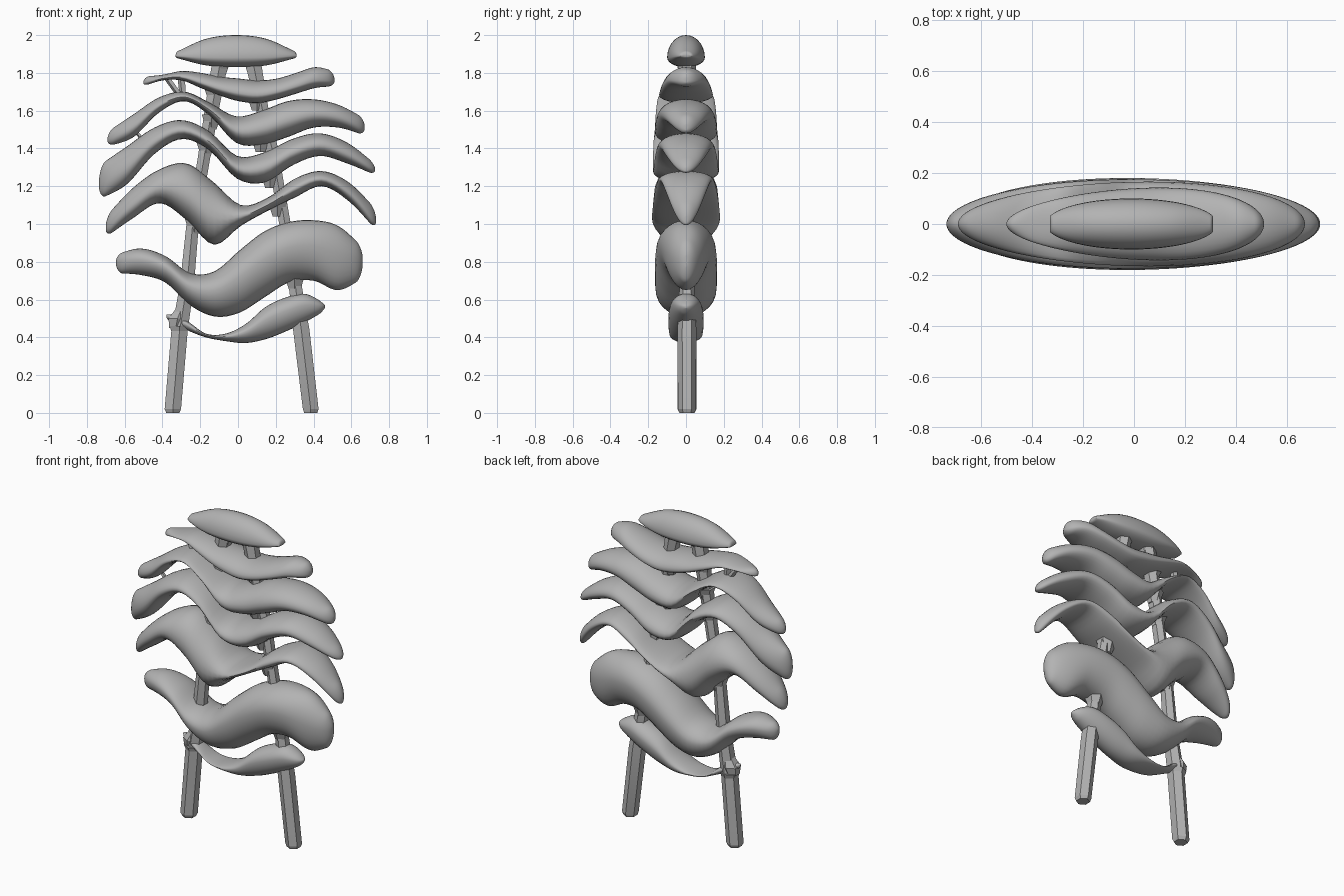
import bpy, bmesh, math

cube = bpy.data.objects.get("Cube")
if cube:
    bpy.data.objects.remove(cube, do_unlink=True)

# Single material
grey = bpy.data.materials.new("stone_grey")
grey.use_nodes = True
colour = (0.45, 0.45, 0.45, 1)
grey.diffuse_color = colour
shader = next(n for n in grey.node_tree.nodes if n.type == 'BSDF_PRINCIPLED')
shader.inputs["Base Color"].default_value = colour
shader.inputs["Roughness"].default_value = 0.7


def loft(name, rings, angle):
    """Skin a list of closed rings, cap both ends and shade the result."""
    bm = bmesh.new()
    loops = [[bm.verts.new(p) for p in ring] for ring in rings]
    count = len(loops[0])
    for a, b in zip(loops, loops[1:]):
        for i in range(count):
            j = (i + 1) % count
            bm.faces.new((a[i], a[j], b[j], b[i]))
    bm.faces.new(loops[0])
    bm.faces.new(loops[-1])
    bmesh.ops.recalc_face_normals(bm, faces=bm.faces)
    mesh = bpy.data.meshes.new(name)
    bm.to_mesh(mesh)
    bm.free()
    obj = bpy.data.objects.new(name, mesh)
    bpy.context.collection.objects.link(obj)
    mesh.materials.append(grey)
    bpy.ops.object.select_all(action='DESELECT')
    obj.select_set(True)
    bpy.context.view_layer.objects.active = obj
    bpy.ops.object.shade_smooth_by_angle(angle=math.radians(angle))
    return obj


def spline(values, t):
    """Smooth curve through evenly spaced values, t from zero to one."""
    last = len(values) - 1
    s = t * last
    i = min(int(s), last - 1)
    f = s - i
    p1, p2 = values[i], values[i + 1]
    p0 = values[i - 1] if i > 0 else 2 * p1 - p2
    p3 = values[i + 2] if i + 2 <= last else 2 * p2 - p1
    return 0.5 * (2 * p1 + (p2 - p0) * f
                  + (2 * p0 - 5 * p1 + 4 * p2 - p3) * f ** 2
                  + (3 * p1 - p0 - 3 * p2 + p3) * f ** 3)


def wavy_slab(name, left, right, depth, tops, bottoms,
              edge=0.45, skew=0.0, tip=0.035, reach_out=0.9995):
    """Lens-shaped slab; tops and bottoms are heights in hundredths."""
    steps, sides = 64, 28
    middle, half = (left + right) / 2, (right - left) / 2
    rings = []
    for k in range(steps + 1):
        u = -0.9995 * math.cos(math.pi * k / steps)
        t = (u + 1) / 2
        top, bottom = spline(tops, t) / 100, spline(bottoms, t) / 100
        # Round off the tips
        over = max(0, (abs(u) * half - half + tip) / tip)
        round_off = math.sqrt(1 - 0.9 * over ** 2)
        rim = bottom + (top - bottom) * edge
        # Plan outline: an ellipse, fuller on one side when skewed
        width = depth * math.sqrt(1 - (reach_out * u) ** 2) * (1 + skew * u)
        ring = []
        for n in range(sides):
            a = 2 * math.pi * n / sides
            rise = (top - rim) if math.sin(a) > 0 else (rim - bottom)
            ring.append((middle + half * u, width * math.cos(a),
                         rim + rise * round_off * math.sin(a)))
        rings.append(ring)
    return loft(name, rings, 50)


def post(name, path, sides=6, y=0.005):
    """Faceted post through (x, z, radius) points, with level rings."""
    rings = []
    for x, z, r in path:
        angles = [2 * math.pi * (n + 0.5) / sides for n in range(sides)]
        rings.append([(x + r * math.cos(a), y + r * math.sin(a), z) for a in angles])
    return loft(name, rings, 20)


# Stack of slabs, bottom to top
wavy_slab("lowest_slab", -0.38, 0.46, 0.09,
          [53, 49, 42, 42, 47, 56, 61, 63, 58],
          [49, 44, 40, 38, 37, 39, 43, 48, 54], edge=0.6, skew=0.3)
wavy_slab("second_slab", -0.645, 0.66, 0.165,
          [84, 87, 83, 74, 75, 86, 96, 101, 102, 99, 88],
          [74, 73, 69, 57, 51, 53, 61, 69, 70, 65, 71], edge=0.58, skew=0.05)
wavy_slab("third_slab", -0.7, 0.73, 0.18,
          [104, 119, 129, 132, 122, 110, 114, 124, 128, 122, 108],
          [93, 103, 111, 102, 89, 99, 107, 114, 120, 112, 97], skew=-0.06)
wavy_slab("fourth_slab", -0.735, 0.725, 0.175,
          [131, 141, 151, 155, 149, 136, 138, 145, 148, 143, 132],
          [113, 121, 137, 145, 139, 124, 122, 131, 136, 132, 126])
wavy_slab("fifth_slab", -0.69, 0.67, 0.165,
          [149, 158, 167, 170, 164, 157, 160, 165, 166, 163, 156],
          [141, 146, 159, 165, 157, 143, 142, 146, 151, 151, 147], skew=0.1)
wavy_slab("sixth_slab", -0.5, 0.51, 0.14,
          [178, 179, 181, 180, 178, 177, 176, 177, 180, 183, 181],
          [173, 176, 176, 172, 168, 165, 164, 166, 169, 172, 173],
          edge=0.35, skew=0.2)
wavy_slab("top_cap", -0.33, 0.31, 0.1,
          [191, 198, 200, 198, 191], [188, 184, 183, 184, 188],
          edge=0.3, tip=0.01, reach_out=0.95)

# Two leaning posts that carry the slabs
post("right_post", [(-0.345, 0, 0.04), (-0.345, 0.02, 0.05), (-0.31, 0.43, 0.05),
                    (-0.27, 0.68, 0.043), (-0.24, 1.0, 0.038), (-0.18, 1.35, 0.038),
                    (-0.14, 1.6, 0.043), (-0.09, 1.88, 0.05)])
post("left_post", [(0.385, 0, 0.04), (0.385, 0.02, 0.048), (0.335, 0.44, 0.05),
                   (0.3, 0.7, 0.038), (0.235, 1.08, 0.035), (0.18, 1.4, 0.037),
                   (0.13, 1.6, 0.038), (0.075, 1.88, 0.05)])

# Flared collars where the posts meet the slab undersides
collars = [(-0.31, 0.45), (0.3, 0.71), (-0.23, 1.02), (0.21, 1.11),
           (-0.17, 1.43), (0.17, 1.26), (-0.14, 1.57), (0.12, 1.45),
           (-0.13, 1.72), (0.1, 1.67), (-0.09, 1.86), (0.08, 1.86)]
for x, z in collars:
    post("post_collar", [(x, z - 0.07, 0.03), (x, z - 0.03, 0.045), (x, z + 0.01, 0.06)])

# Post flare above the lowest slab
post("right_post_knob", [(-0.33, 0.45, 0.04), (-0.32, 0.5, 0.055), (-0.3, 0.55, 0.035)])

# Thin struts near the right edge
post("lower_strut", [(-0.48, 1.42, 0.014), (-0.55, 1.5, 0.014)], 5)
post("upper_strut", [(-0.3, 1.67, 0.02), (-0.38, 1.78, 0.02)], 5)
post("inner_strut", [(-0.29, 1.67, 0.018), (-0.3, 1.79, 0.022)], 5)
